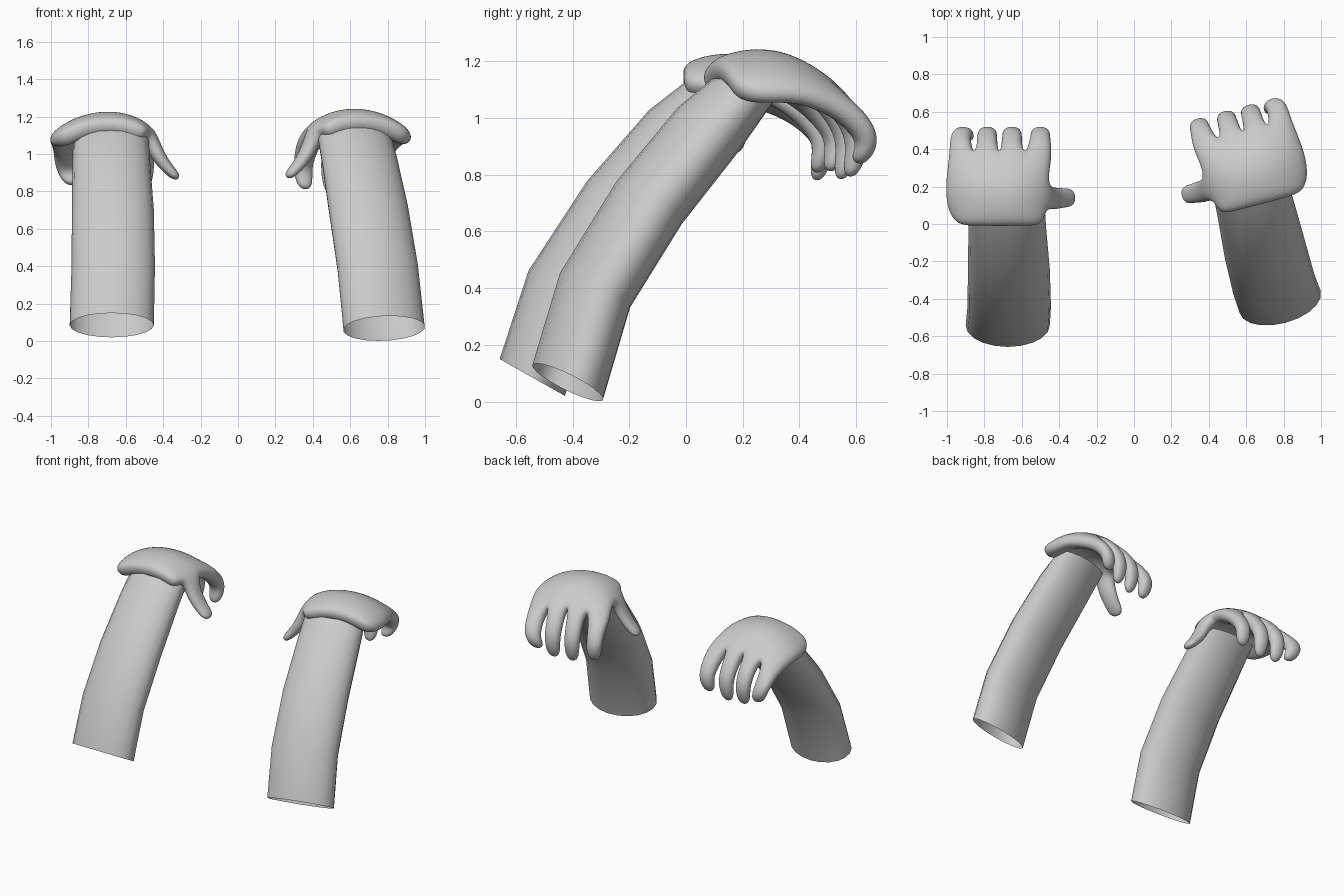
import bpy, bmesh, math
from mathutils import Matrix, Vector

if "Cube" in bpy.data.objects:
    bpy.data.objects.remove(bpy.data.objects["Cube"])

# placement of the right side: mirrored left side, turned inwards
RIGHT = (Matrix.Translation((0.782, -0.42, 0.068)) @ Matrix.Rotation(math.radians(15), 4, 'Z')
         @ Matrix.Diagonal((-1, 1, 1.03, 1)) @ Matrix.Translation((0.675, 0.545, -0.085)))


def finish(bm, name, matrix):
    """Turn a bmesh into a smooth object placed by the matrix."""
    bm.transform(matrix)
    bmesh.ops.recalc_face_normals(bm, faces=bm.faces)
    for f in bm.faces:
        f.smooth = True
    me = bpy.data.meshes.new(name)
    bm.to_mesh(me)
    bm.free()
    ob = bpy.data.objects.new(name, me)
    bpy.context.collection.objects.link(ob)
    return ob


def forearm(name, matrix, sides=20):
    # open sleeve: centre x, y, z, half width, half depth vector (y, z)
    rings = [(-.675, -.542, .085, .225, .115, -.065),
             (-.667, -.44, .40, .223, .115, -.062),
             (-.669, -.243, .70, .219, .107, -.076),
             (-.677, -.03, .95, .208, .100, -.078),
             (-.680, .100, 1.09, .202, .105, -.035)]
    bm = bmesh.new()
    loops = []
    for cx, cy, cz, rx, dy, dz in rings:
        loop = []
        for i in range(sides):
            a = 2 * math.pi * i / sides
            loop.append(bm.verts.new((cx + rx * math.cos(a),
                                      cy + dy * math.sin(a), cz + dz * math.sin(a))))
        loops.append(loop)
    for a, b in zip(loops, loops[1:]):
        for i in range(sides):
            j = (i + 1) % sides
            bm.faces.new((a[i], a[j], b[j], b[i]))
    return finish(bm, name, matrix)


def hand(name, matrix):
    bm = bmesh.new()
    weights = []

    def vert(x, y, z, w):
        weights.append(w)
        return bm.verts.new((x, y, z))

    # palm sheet: y, z, column edges from little finger to index, arch amount
    rows = [(-.01, 1.14, (-.94, -.83, -.70, -.59, -.49), .5),
            (.08, 1.18, (-1.0, -.85, -.71, -.59, -.48), 1),
            (.21, 1.19, (-1.01, -.86, -.72, -.585, -.47), 1),
            (.355, 1.11, (-.99, -.85, -.72, -.59, -.43), .7)]
    arch = (.13, .03, 0, .015, .08)
    grid = [[vert(x, y, z - d * k, 1) for x, d in zip(xs, arch)] for y, z, xs, k in rows]
    for a, b in zip(grid, grid[1:]):
        for i in range(4):
            bm.faces.new((a[i], a[i + 1], b[i + 1], b[i]))

    # fingers: strips curling down from the knuckle row
    curl = [(.455, 1.0, .95, .058), (.495, .90, .85, .055), (.455, .78, .6, .042)]
    fingers = [((-.93, -.915, -.885), (-.03, 0, .05)),
               ((-.785, -.785, -.78), (0, 0, 0)),
               ((-.652, -.652, -.655), (0, 0, -.01)),
               ((-.502, -.500, -.51), (-.02, 0, .02))]
    for i, (xs, dzs) in enumerate(fingers):
        a, b = grid[-1][i], grid[-1][i + 1]
        for x, dz, (y, z, w, half) in zip(xs, dzs, curl):
            c, d = vert(x - half, y, z + dz, w), vert(x + half, y, z + dz, w)
            bm.faces.new((a, b, d, c))
            a, b = c, d

    # thumb: strip from the inner palm edge, hanging down and inwards
    a, b = grid[1][4], grid[2][4]
    for x, y, z, half, w in [(-.435, .135, 1.0, .065, .8), (-.375, .14, .92, .055, .65),
                             (-.315, .14, .865, .05, .45)]:
        c, d = vert(x, y - half, z, w), vert(x, y + half, z, w)
        bm.faces.new((a, b, d, c))
        a, b = c, d

    ob = finish(bm, name, matrix)
    group = ob.vertex_groups.new(name="thickness")
    for i, w in enumerate(weights):
        group.add([i], w, 'REPLACE')
    solid = ob.modifiers.new("thickness", 'SOLIDIFY')
    solid.thickness, solid.offset, solid.vertex_group = .105, 0, group.name
    sub = ob.modifiers.new("smooth", 'SUBSURF')
    sub.levels = sub.render_levels = 3
    return ob


for side, m in (("left", Matrix.Identity(4)), ("right", RIGHT)):
    forearm(side + "_forearm", m)
    hand(side + "_hand", m)
